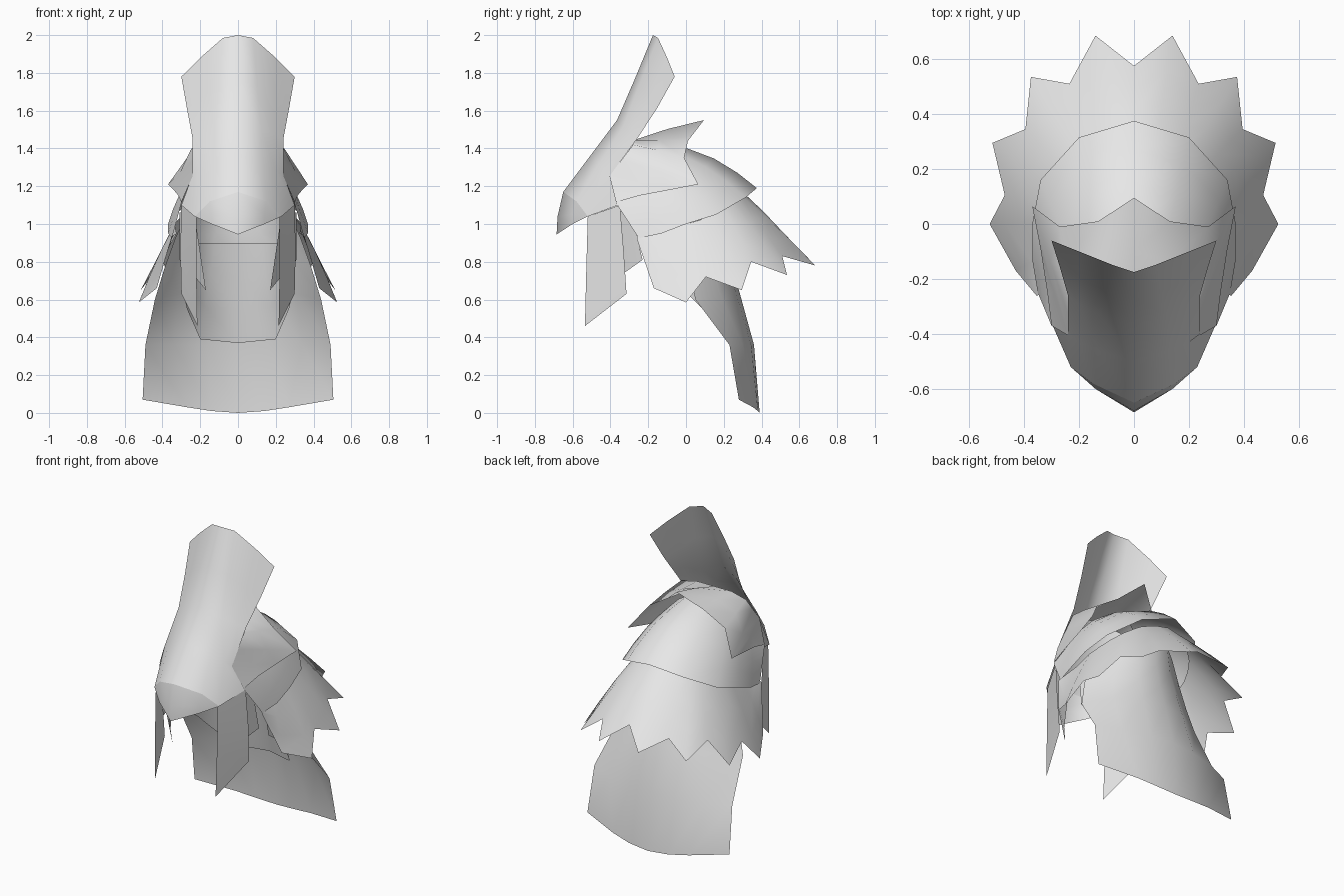
import bpy, bmesh, math
from mathutils import Vector

mat = bpy.data.materials.new("light_grey")
mat.diffuse_color = (0.8, 0.8, 0.8, 1)


def arc(top, bottom, bulge, steps=4, core=(0, -0.1, 0.9), taper=0.0):
    """Rows between two edges, swelling from the head core, less at the outer columns."""
    rows = []
    last = len(top) - 1
    for i in range(steps + 1):
        t = i / steps
        row = []
        for k, (a, b) in enumerate(zip(top, bottom)):
            p = Vector(a).lerp(Vector(b), t)
            amount = bulge * (1 - taper * k / last) * math.sin(math.pi * t)
            out = (p - Vector(core)).normalized() * amount
            if abs(p.x) < 1e-5:
                out.x = 0
            row.append(p + out)
        rows.append(row)
    return rows


def sheet(name, rows):
    """Hair sheet: rows run from the inner column outward, mirrored in x."""
    bm = bmesh.new()
    for s in (1, -1):
        grid = [[bm.verts.new((s * p[0], p[1], p[2])) for p in r] for r in rows]
        for r0, r1 in zip(grid, grid[1:]):
            for i in range(len(r0) - 1):
                q = [r0[i], r1[i], r1[i + 1], r0[i + 1]]
                bm.faces.new(q if s > 0 else q[::-1])
    bmesh.ops.remove_doubles(bm, verts=bm.verts, dist=0.0005)
    bm.normal_update()
    # face the sheets away from the head core
    side = sum(f.normal.dot(f.calc_center_median() - Vector((0, -0.1, 0.9)))
               * f.calc_area() for f in bm.faces)
    if side < 0:
        bmesh.ops.reverse_faces(bm, faces=bm.faces)
    for f in bm.faces:
        f.smooth = True
    me = bpy.data.meshes.new(name)
    bm.to_mesh(me)
    bm.free()
    me.materials.append(mat)
    ob = bpy.data.objects.new(name, me)
    bpy.context.collection.objects.link(ob)
    return ob


# tall swept-up crest over the forehead
brow = [(0, -.65, 1.17), (.15, -.58, 1.12), (.23, -.52, 1.04), (.30, -.36, 1.10)]
sheet("crest", [
    [(0, -.175, 2.0), (.08, -.148, 1.985), (.2, -.10, 1.88), (.30, -.06, 1.78)],
    [(0, -.27, 1.77), (.10, -.245, 1.74), (.2, -.195, 1.66), (.27, -.155, 1.61)],
    [(0, -.365, 1.55), (.12, -.335, 1.51), (.2, -.29, 1.47), (.24, -.26, 1.45)],
    [(0, -.50, 1.37), (.13, -.46, 1.32), (.2, -.43, 1.28), (.24, -.40, 1.26)],
    brow])

# pointed fringe folded under the crest
sheet("fringe_point", [
    brow[:3],
    [(0, -.68, 1.04), (.14, -.60, 1.05), (.23, -.52, 1.04)],
    [(0, -.685, .945), (.14, -.60, 1.0), (.23, -.52, 1.04)]])

# upper layer with raised tufts
sheet("upper_layer", arc(
    [(0, -.29, 1.44), (.12, -.29, 1.44), (.23, -.28, 1.42),
     (.235, -.34, 1.34), (.24, -.405, 1.255), (.30, -.37, 1.115)],
    [(0, .095, 1.55), (.13, .01, 1.44), (.27, -.01, 1.35),
     (.37, .065, 1.21), (.34, -.09, 1.18), (.315, -.25, 1.15)], 0.008, 2, taper=1))

# rounded middle layer
sheet("middle_layer", arc(
    [(0, -.12, 1.43), (.09, -.14, 1.41), (.17, -.17, 1.36),
     (.22, -.21, 1.30), (.26, -.29, 1.21), (.30, -.37, 1.11)],
    [(0, .375, 1.19), (.20, .315, 1.14), (.34, .16, 1.05),
     (.37, 0, 1.0), (.37, -.13, .95), (.35, -.25, .925)], 0.042, 4, taper=1))

# flared lower layer with a jagged hem
sheet("lower_layer", arc(
    [(0, .31, 1.16), (.08, .295, 1.15), (.16, .265, 1.13), (.20, .24, 1.11),
     (.25, .20, 1.08), (.29, .14, 1.05), (.32, .07, 1.02), (.335, 0, 1.0),
     (.33, -.12, .97), (.325, -.25, .95)],
    [(0, .575, .88), (.14, .685, .78), (.235, .51, .83), (.375, .535, .73),
     (.395, .345, .80), (.515, .295, .65), (.47, .105, .72), (.525, 0, .585),
     (.43, -.17, .66), (.355, -.26, .92)], 0.01, 3))

# long back panel hanging over the neck, rooted under the layers
sheet("back_panel", [
    [(0, .20, 1.13), (.10, .18, 1.13), (.20, .11, 1.10), (.27, -.02, 1.06)],
    [(0, .205, .95), (.12, .185, .95), (.24, .12, .95), (.33, 0, .93)],
    [(0, .235, .80), (.14, .215, .80), (.28, .14, .79), (.385, .01, .78)],
    [(0, .28, .65), (.15, .26, .65), (.31, .18, .63), (.44, .05, .60)],
    [(0, .36, .36), (.16, .345, .36), (.34, .30, .36), (.49, .23, .36)],
    [(0, .39, .0), (.14, .38, .01), (.27, .355, .03), (.505, .28, .07)]])

# shorter inner nape panel wrapping the sides of the neck
sheet("nape_panel", arc(
    [(0, .18, .90), (.12, .17, .90), (.22, .12, .90), (.27, 0, .92), (.29, -.15, .95)],
    [(0, .32, .37), (.20, .24, .39), (.27, .09, .55), (.29, 0, .64), (.30, -.12, .72)],
    0.0, 3))

# front strands beside the face
sheet("front_strand", [
    [(.22, -.52, 1.04), (.30, -.35, 1.10)],
    [(.22, -.528, .75), (.305, -.33, .86)],
    [(.215, -.535, .46), (.30, -.315, .63)]])

# small inner side locks
sheet("side_lock", [
    [(.23, -.46, 1.05), (.27, -.38, 1.07), (.31, -.29, 1.06)],
    [(.17, -.42, .65), (.22, -.37, .71), (.31, -.23, .81)]])
